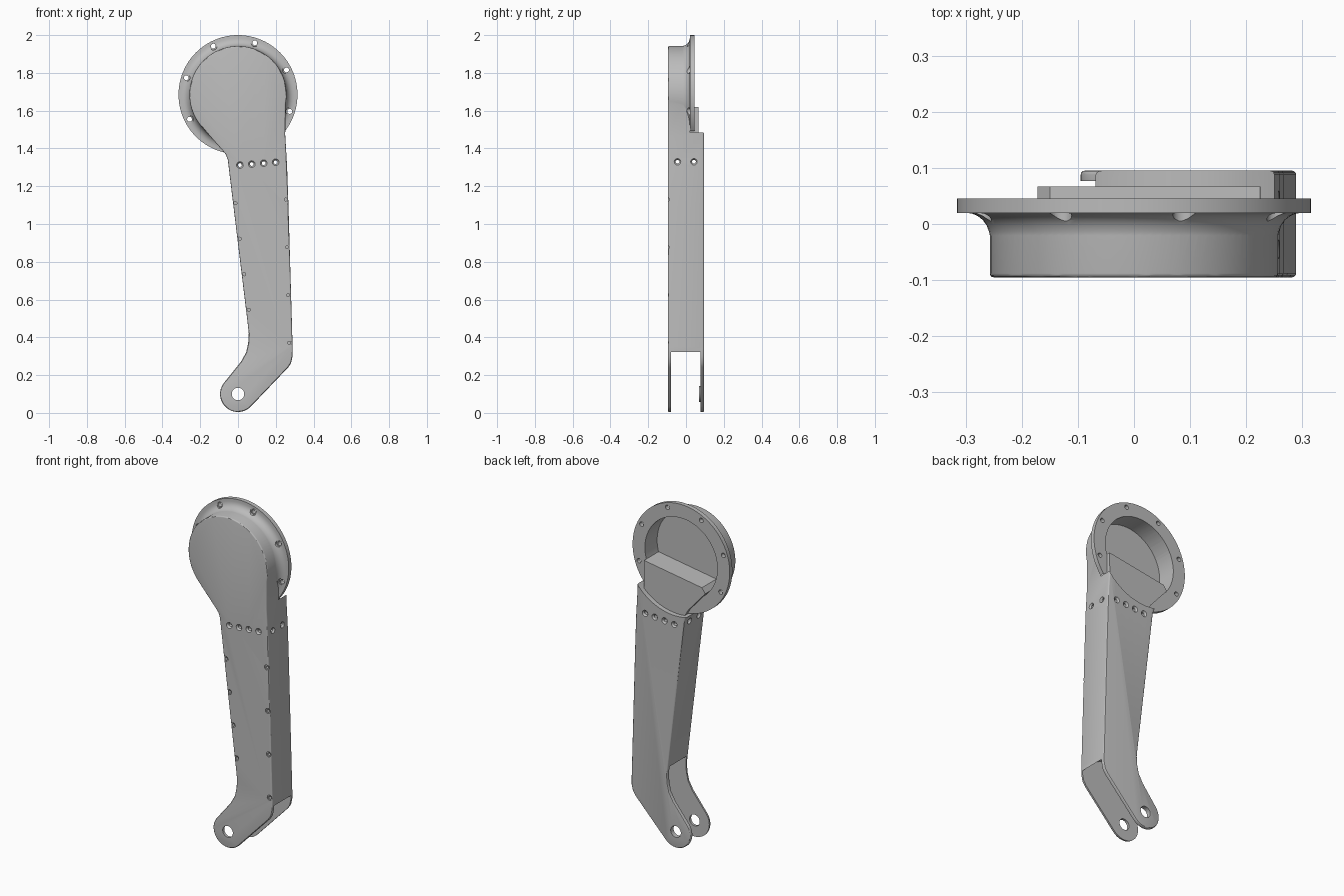
import bpy, bmesh
from math import sin, cos, radians, pi
from mathutils import Vector, Matrix

if "Cube" in bpy.data.objects:
    bpy.data.objects.remove(bpy.data.objects["Cube"])

grey = bpy.data.materials.new("machined_grey")
grey.use_nodes = True
colour = (0.5, 0.5, 0.5, 1)
grey.diffuse_color = colour
grey.node_tree.nodes["Principled BSDF"].inputs["Base Color"].default_value = colour

CUP_Z, PIVOT_Z, HALF = 1.685, 0.1, 0.095


def arc(cx, cz, r, start, end, n):
    angles = [radians(start + (end - start) * i / n) for i in range(n + 1)]
    return [(cx + r * cos(a), cz + r * sin(a)) for a in angles]


def finish(bm, name):
    bmesh.ops.recalc_face_normals(bm, faces=bm.faces)
    mesh = bpy.data.meshes.new(name)
    bm.to_mesh(mesh)
    bm.free()
    mesh.materials.append(grey)
    obj = bpy.data.objects.new(name, mesh)
    bpy.context.collection.objects.link(obj)
    return obj


def plate(name, outline, y0, y1, bevel=0):
    """Extrude an x-z outline along y, optionally rounding both rims."""
    bm = bmesh.new()
    face = bm.faces.new([bm.verts.new((x, y0, z)) for x, z in outline])
    out = bmesh.ops.extrude_face_region(bm, geom=[face])
    moved = [v for v in out["geom"] if isinstance(v, bmesh.types.BMVert)]
    bmesh.ops.translate(bm, verts=moved, vec=(0, y1 - y0, 0))
    if bevel:
        rims = [e for e in bm.edges if abs(e.verts[0].co.y - e.verts[1].co.y) < 1e-6]
        bmesh.ops.bevel(bm, geom=rims, offset=bevel, segments=3, profile=0.5, affect='EDGES')
    return finish(bm, name)


def lathe(name, profile, x=0, y=0, z=0, steps=24, closed=False, turn=0):
    """Revolve (radius, depth) points about y; turn swings the axis about z."""
    bm = bmesh.new()
    verts = [bm.verts.new((r, d, 0)) for r, d in profile]
    pairs = list(zip(verts, verts[1:]))
    if closed:
        pairs.append((verts[-1], verts[0]))
    edges = [bm.edges.new(p) for p in pairs]
    bmesh.ops.spin(bm, geom=verts + edges, cent=(0, 0, 0), axis=(0, 1, 0),
                   angle=2 * pi, steps=steps)
    bmesh.ops.remove_doubles(bm, verts=bm.verts, dist=1e-5)
    bm.transform(Matrix.Translation(Vector((x, y, z))) @ Matrix.Rotation(turn, 4, 'Z'))
    return finish(bm, name)


def drum(name, r, y0, y1, z, steps=64):
    return lathe(name, [(0, y0), (r, y0), (r, y1), (0, y1)], z=z, steps=steps)


def combine(target, tool, operation='DIFFERENCE'):
    mod = target.modifiers.new("cut", 'BOOLEAN')
    mod.operation, mod.solver, mod.object = operation, 'EXACT', tool
    tool.hide_render = True
    bpy.context.view_layer.objects.active = target
    bpy.ops.object.modifier_apply(modifier=mod.name)
    bpy.data.objects.remove(tool)


# Arm body: round head, tapering beam and cranked lug in one outline
outline = arc(0, CUP_Z, 0.257, -12, 222, 56)
outline += [(-0.08, 1.387), (-0.064, 1.367), (-0.054, 1.34), (0.053, 0.46), (0.057, 0.42),
            (0.054, 0.37), (0.043, 0.32), (0.015, 0.27)]
outline += arc(0, PIVOT_Z, 0.095, 143, 317, 28)
outline += [(0.265, 0.24), (0.281, 0.264), (0.289, 0.3), (0.289, 0.35),
            (0.267, 1.1), (0.26, 1.3), (0.25, 1.47)]
body = plate("arm_housing", outline, -HALF, HALF, bevel=0.007)

# Round clearance above the back plate, then the flared flange ring
combine(body, drum("head_clearance", 0.32, 0.02, 0.2, CUP_Z, 96))
flare = [(0.257 + 0.042 * (1 - cos(t)), -0.025 + 0.045 * sin(t))
         for t in (radians(a) for a in range(0, 91, 15))]
ring = [(0.22, -0.025), (0.256, -0.025)] + flare[1:] + [(0.315, 0.02), (0.315, 0.045), (0.22, 0.045)]
combine(body, lathe("flange", ring, z=CUP_Z, steps=96, closed=True), 'UNION')

# Hollow head, hollow beam and fork slot
combine(body, drum("head_pocket", 0.235, -0.068, 0.2, CUP_Z, 96))
cavity = [(0.225, 1.62), (-0.15, 1.56), (-0.172, 1.53), (-0.06, 1.403), (-0.03, 1.35),
          (0.078, 0.45), (0.08, 0.3), (0.26, 0.3), (0.242, 1.1), (0.224, 1.46)]
combine(body, plate("beam_cavity", cavity, -0.067, 0.067))
combine(body, drum("fork_slot", 0.365, -0.08, 0.077, PIVOT_Z, 96))
combine(body, drum("pivot_hole", 0.033, -0.2, 0.2, PIVOT_Z, 32))

# Flange bolt holes with spot faces
bolt = [(0, -0.07), (0.02, -0.07), (0.02, 0.02), (0.013, 0.02), (0.013, 0.08), (0, 0.08)]
for i in range(6):
    a = radians(-18 + 45 * i)
    combine(body, lathe("bolt_hole", bolt, 0.288 * cos(a), 0, CUP_Z + 0.288 * sin(a)))


# Countersunk cross holes right through the beam
def through(half):
    return [(0, -half - 0.02), (0.018, -half - 0.02), (0.018, -half), (0.01, -half + 0.01),
            (0.01, half - 0.01), (0.018, half), (0.018, half + 0.02), (0, half + 0.02)]


for i in range(4):
    combine(body, lathe("row_hole", through(HALF), 0.01 + 0.063 * i, 0, 1.312 + 0.005 * i))
for y in (-0.045, 0.042):
    combine(body, lathe("side_hole", through(0.155), 0.104, y, 1.33, turn=pi / 2))

# Blind screw pockets along both front edges
pocket = [(0, -0.02), (0.015, -0.02), (0.015, 0.006), (0.008, 0.006), (0.008, 0.02), (0, 0.02)]
for i in range(4):
    for x, z in ((-0.014 + 0.0235 * i, 1.11 - 0.188 * i), (0.253 + 0.006 * i, 1.13 - 0.253 * i)):
        combine(body, lathe("screw_pocket", pocket, x, -HALF, z, steps=16))

# Raised bushing on the inside of the back lug
bushing = lathe("pivot_bushing", [(0.033, 0.068), (0.042, 0.068), (0.042, 0.079), (0.033, 0.079)],
                z=PIVOT_Z, steps=32, closed=True)

for obj in (body, bushing):
    bpy.ops.object.select_all(action='DESELECT')
    obj.select_set(True)
    bpy.context.view_layer.objects.active = obj
    bpy.ops.object.shade_smooth_by_angle(angle=radians(30))
